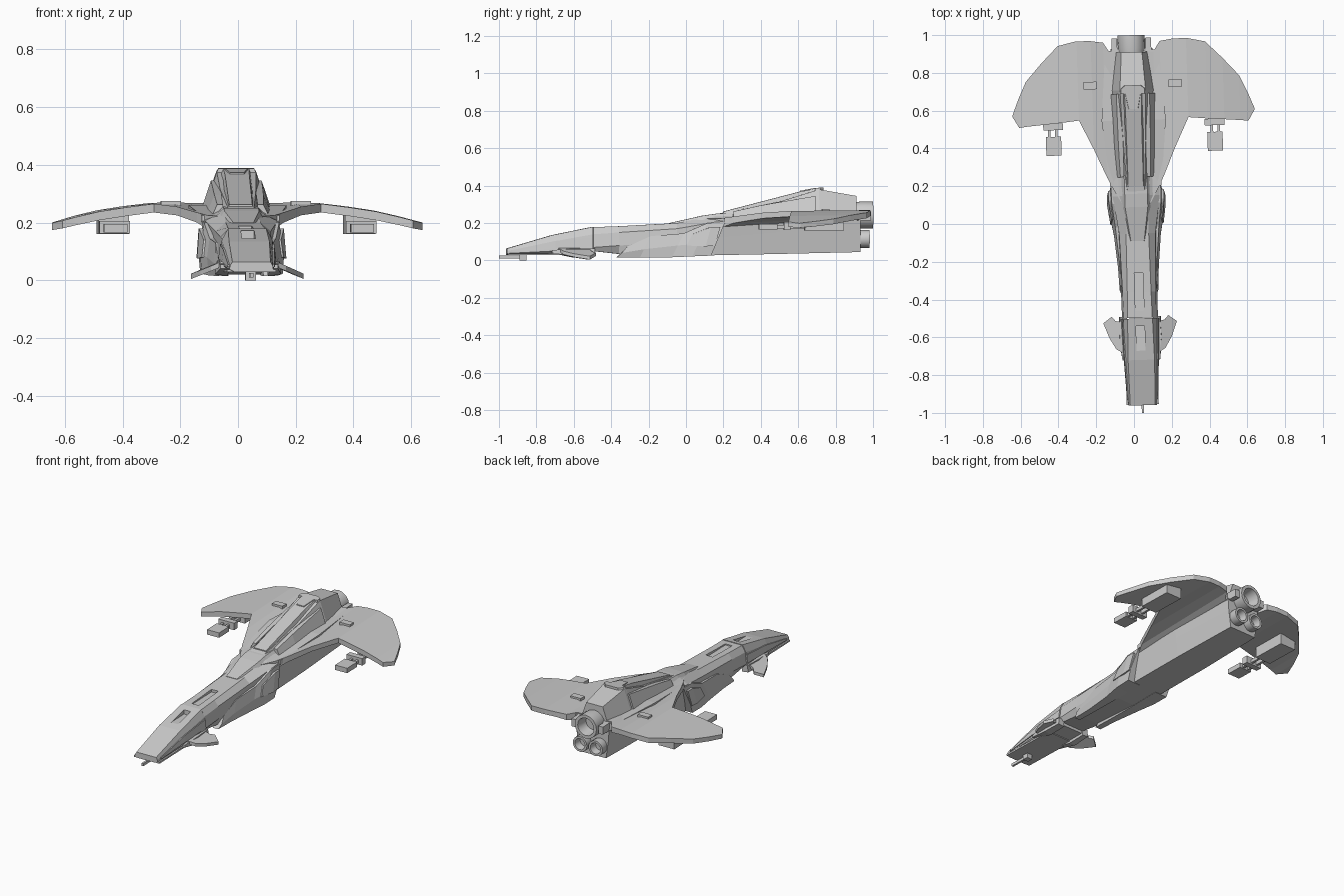
import bpy, bmesh, math
from mathutils import Matrix

# The whole craft sits slightly turned on its base
PLACE = Matrix.Translation((0.016, 0, 0)) @ Matrix.Rotation(0.0317, 4, 'Z')


def skin(name, rings, smooth=False):
    """Closed solid through a list of equal-sized point rings."""
    bm = bmesh.new()
    vs = [[bm.verts.new(p) for p in r] for r in rings]
    n = len(rings[0])
    for a, b in zip(vs, vs[1:]):
        for i in range(n):
            j = (i + 1) % n
            bm.faces.new((a[i], a[j], b[j], b[i]))
    bm.faces.new(vs[0])
    bm.faces.new(vs[-1])
    bmesh.ops.recalc_face_normals(bm, faces=bm.faces)
    me = bpy.data.meshes.new(name)
    bm.to_mesh(me)
    bm.free()
    ob = bpy.data.objects.new(name, me)
    bpy.context.collection.objects.link(ob)
    ob.matrix_world = PLACE
    if smooth:
        bpy.context.view_layer.objects.active = ob
        bpy.ops.object.select_all(action='DESELECT')
        ob.select_set(True)
        bpy.ops.object.shade_smooth_by_angle(angle=math.radians(35))
    return ob


def pair(name, rings, smooth=False):
    """Same solid on the right and left side."""
    for side, s in (("right", 1), ("left", -1)):
        skin(f"{name}_{side}", [[(s * x, y, z) for x, y, z in r] for r in rings], smooth)


def hull(name, sections):
    """Symmetric loft: each section is y and a half profile of (x, z)."""
    return skin(name, [[(x, y, z) for x, z in p] + [(-x, y, z) for x, z in reversed(p)]
                       for y, p in sections])


def box(x0, x1, y0, y1, z0, z1):
    return [[(x0, y, z0), (x1, y, z0), (x1, y, z1), (x0, y, z1)] for y in (y0, y1)]


def lathe(cx, cz, profile, n=16):
    """Rings around a lengthwise axis from (radius, y) pairs."""
    return [[(cx + r * math.cos(2 * math.pi * i / n), y, cz + r * math.sin(2 * math.pi * i / n))
             for i in range(n)] for r, y in profile]


# Nose and main fuselage
nose = hull("nose", [
    (-.96, [(.06, .03), (.076, .038), (.074, .05), (.066, .064)]),
    (-.72, [(.07, .03), (.088, .05), (.082, .10), (.07, .135)]),
    (-.5, [(.075, .035), (.097, .065), (.088, .14), (.066, .18)])])
fuselage = hull("fuselage", [
    (-.497, [(.075, .05), (.095, .07), (.086, .14), (.065, .178)]),
    (-.36, [(.08, .035), (.096, .08), (.088, .15), (.063, .183)]),
    (-.05, [(.09, .02), (.1, .1), (.096, .17), (.06, .20)]),
    (.15, [(.1, .028), (.115, .12), (.125, .205), (.06, .24)]),
    (.5, [(.1, .035), (.115, .15), (.13, .23), (.06, .26)]),
    (.93, [(.09, .045), (.105, .15), (.11, .22), (.06, .27)])])

# Recessed slots on the top of nose and fuselage
for target, y0, y1, z in ((nose, -.68, -.54, .145), (fuselage, -.46, -.26, .172)):
    cutter = skin("slot_cutter", box(-.023, .023, y0, y1, z, .3))
    cutter.hide_render = True
    cutter.hide_viewport = True
    mod = target.modifiers.new("slot", 'BOOLEAN')
    mod.operation = 'DIFFERENCE'
    mod.object = cutter

# Strips along the nose sides, lower lip and front probe
pair("nose_strip", [
    [(.06, -.93, .046), (.082, -.93, .046), (.08, -.93, .055), (.06, -.93, .055)],
    [(.06, -.7, .065), (.094, -.7, .065), (.089, -.7, .105), (.06, -.7, .105)],
    [(.06, -.5, .075), (.1, -.5, .075), (.094, -.5, .125), (.06, -.5, .125)]])
skin("nose_lip", box(-.085, .085, -.955, -.6, .028, .038))
skin("probe", box(-.006, .006, -1.0, -.86, .01, .026))
skin("probe_mount", box(-.018, .018, -.89, -.855, 0, .035))

# Small drooping fins by the nose
fin = [(.08, -.69), (.13, -.66), (.165, -.6), (.195, -.52), (.15, -.487), (.13, -.51), (.08, -.52)]
drop = lambda x: .062 - (x - .08) * .42
pair("nose_fin", [[(x, y, drop(x) + t) for x, y in fin] for t in (-.009, .009)])
pair("fin_root", [
    [(.07, -.72, .04), (.1, -.72, .04), (.1, -.72, .055), (.07, -.72, .055)],
    [(.07, -.6, .015), (.115, -.6, .02), (.11, -.6, .065), (.07, -.6, .065)],
    [(.07, -.49, .02), (.11, -.49, .025), (.105, -.49, .065), (.07, -.49, .065)]])


# Side intake shells with slanted ends
def shell_ring(y, k, xb, xo, xt, zb, zm, zt):
    pts = [(.06, zb), (xb, zb), (xo, zm), (xt, zt), (.06, zt)]
    return [(x, y + k * (z - zb), z) for x, z in pts]


pair("intake_shell", [
    shell_ring(-.37, .9, .095, .103, .095, .015, .04, .075),
    shell_ring(-.25, .5, .1, .108, .1, .015, .06, .13),
    shell_ring(-.08, .5, .12, .125, .115, .017, .08, .145),
    shell_ring(.03, .45, .14, .146, .13, .022, .09, .2),
    shell_ring(.13, .42, .143, .148, .132, .026, .09, .205)])
pair("intake_panel", [
    [(.1, .0, .08), (.141, .0, .08), (.134, .03, .14), (.1, .03, .14)],
    [(.1, .1, .075), (.155, .1, .075), (.147, .13, .18), (.1, .13, .18)],
    [(.1, .15, .08), (.155, .15, .08), (.147, .18, .18), (.1, .18, .18)]])

# Dorsal ramp ahead of the spine
hull("dorsal_ramp", [
    (-.09, [(.045, .18), (.035, .2)]),
    (.09, [(.085, .2), (.06, .24)]),
    (.16, [(.09, .21), (.06, .25)]),
    (.26, [(.095, .22), (.06, .255)])])

# Dorsal spine, ridge, hatch and flank panels
hull("spine", [
    (.17, [(.075, .215), (.045, .25)]),
    (.5, [(.1, .23), (.062, .315)]),
    (.71, [(.118, .235), (.068, .38)]),
    (.91, [(.105, .20), (.055, .345)])])
hull("spine_ridge", [
    (.2, [(.048, .24), (.04, .262)]),
    (.6, [(.055, .32), (.042, .366)]),
    (.7, [(.06, .36), (.045, .386)])])
hatch = [(.03, .61), (.05, .69), (.078, .69), (.078, .715), (.05, .735)]
hatch += [(-x, y) for x, y in reversed(hatch)]
skin("hatch", [[(x * (1 - .2 * t), y, .345 + .025 * t + .18 * (min(y, .7) - .61) * t + .003)
                for x, y in hatch] for t in (0, 1)])
pair("flank_panel", [
    [(.06, .25, .225), (.098, .25, .225), (.08, .25, .262), (.06, .25, .262)],
    [(.06, .4, .23), (.11, .4, .235), (.085, .4, .295), (.06, .4, .295)],
    [(.06, .69, .24), (.122, .69, .245), (.088, .69, .345), (.06, .69, .345)]])

# Wings: x, front y, rear y, front top z, rear top z, thickness
wing = [(.06, .08, .91, .222, .268, .06), (.115, .18, .91, .225, .268, .05),
        (.15, .25, .965, .235, .268, .035), (.215, .4, .975, .255, .27, .03),
        (.29, .557, .977, .265, .268, .03), (.39, .547, .955, .252, .256, .03),
        (.48, .54, .865, .238, .242, .03), (.565, .533, .77, .218, .222, .028),
        (.607, .528, .68, .207, .21, .027), (.642, .588, .592, .198, .2, .024)]
pair("wing", [[(x, yf, zf), (x, yr, zr), (x, yr, zr - t), (x, yf, zf - t)]
              for x, yf, yr, zf, zr, t in wing])
pair("wing_plate", box(.19, .26, .72, .76, .25, .275))
pair("wing_root_fairing", [
    [(.08, .2, .19), (.135, .2, .2), (.135, .2, .225), (.08, .2, .225)],
    [(.08, .55, .2), (.17, .55, .225), (.17, .55, .26), (.08, .55, .26)],
    [(.08, .92, .2), (.14, .92, .23), (.14, .92, .262), (.08, .92, .262)]])

# Guns under the wings
pair("gun_mount", box(.375, .48, .62, .83, .16, .235))
pair("gun_breech", box(.375, .48, .51, .545, .162, .205))
pair("gun_body", box(.387, .468, .375, .475, .165, .195))
for n, x in (("inner", .405), ("outer", .442)):
    pair(f"gun_rail_{n}", box(x, x + .014, .47, .64, .17, .19))

# Engines at the tail
skin("main_engine", lathe(0, .243, [(.06, .87), (.072, .93), (.072, 1.0), (.054, 1.0), (.044, .93)]), True)
pair("lower_engine", lathe(.052, .115, [(.04, .91), (.047, .935), (.047, .98), (.034, .98), (.028, .935)]), True)
pair("tail_bracket", box(.075, .105, .9, .985, .215, .262))
